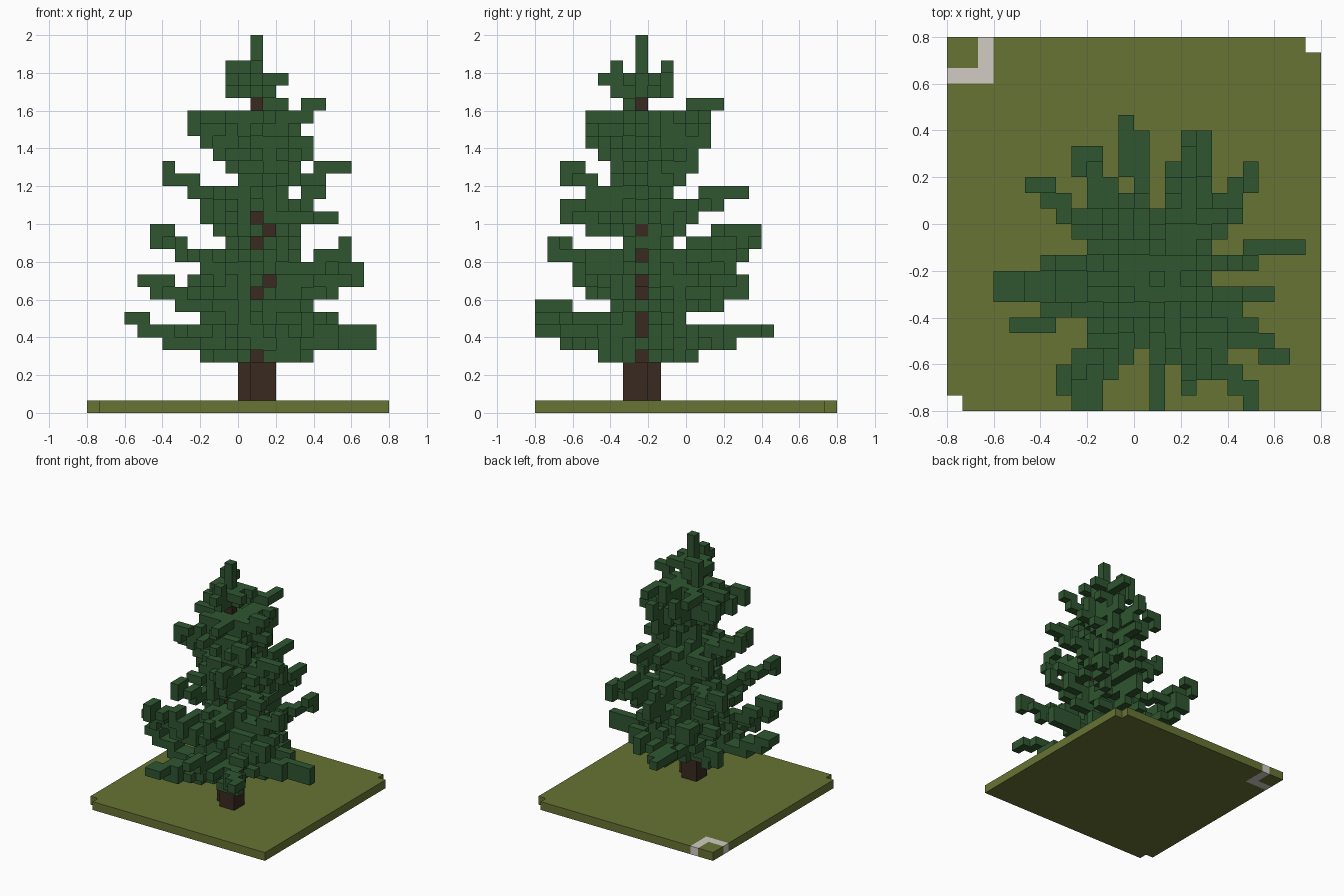
import bpy, bmesh, math, random
from mathutils import Vector

if "Cube" in bpy.data.objects:
    bpy.data.objects.remove(bpy.data.objects["Cube"], do_unlink=True)

random.seed(7)
UNIT = 1 / 15                       # edge length of one block
TRUNK = Vector((1, -4, 0))          # trunk column, in blocks


def material(name, r, g, b):
    mat = bpy.data.materials.new(name)
    mat.use_nodes = True
    mat.diffuse_color = (r, g, b, 1)
    mat.node_tree.nodes["Principled BSDF"].inputs["Base Color"].default_value = (r, g, b, 1)
    return mat


def block_object(name, cells, mat, origin=Vector((0, 0, 0))):
    """Turn a set of block positions into a mesh of its exposed faces."""
    bm = bmesh.new()
    for cell in cells:
        for axis in range(3):
            for side in (0, 1):
                near = list(cell)
                near[axis] += 2 * side - 1
                if tuple(near) in cells:
                    continue
                u, v = (axis + 1) % 3, (axis + 2) % 3
                loop = [(0, 0), (1, 0), (1, 1), (0, 1)]
                corners = []
                for a, b in (loop if side else reversed(loop)):
                    p = Vector(cell) + origin
                    p[axis] += side
                    p[u] += a
                    p[v] += b
                    corners.append(bm.verts.new(p * UNIT))
                bm.faces.new(corners)
    bmesh.ops.remove_doubles(bm, verts=bm.verts, dist=UNIT / 100)
    mesh = bpy.data.meshes.new(name)
    bm.to_mesh(mesh)
    bm.free()
    mesh.materials.append(mat)
    obj = bpy.data.objects.new(name, mesh)
    bpy.context.collection.objects.link(obj)
    return obj


def branch(cells, x, y, top, rise=2):
    """Stepped branch from the trunk out to (x, y), climbing towards its tip."""
    steps = max(abs(x), abs(y))
    px = py = 0
    pz = None
    for i in range(1, steps + 1):
        t = i / steps
        cx, cy = round(x * t), round(y * t)
        drop = rise if t < 0.64 else rise // 2 if t < 0.88 else 0
        z = max(4, top - drop)
        if cx != px and cy != py:   # elbow keeps diagonal steps joined
            cells.add((cx, py, z) if abs(x) < abs(y) else (px, cy, z))
        for level in range(z if pz is None else pz, z + 1):
            cells.add((cx, cy, level))
        px, py, pz = cx, cy, z


olive = material("grass olive", 0.136, 0.172, 0.034)
grey = material("stone grey", 0.64, 0.60, 0.55)
green = material("needle green", 0.029, 0.092, 0.030)
brown = material("bark brown", 0.042, 0.023, 0.014)

# Ground slab with two notched corners and a small stone path
square = {(x, y, 0) for x in range(-12, 12) for y in range(-12, 12)}
square -= {(-12, -12, 0), (11, 11, 0)}
path = {c for c in square if (c[0] == -10 and c[1] >= 9) or (c[1] == 9 and c[0] <= -10)}
block_object("ground", square - path, olive)
block_object("stone_path", path, grey)

# Trunk: thick foot, thin stem
foot = {(x, y, z) for x in (-1, 0, 1) for y in (-1, 0, 1) for z in (1, 2, 3) if x + y not in (-2, 2)}
stem = {(0, 0, z) for z in range(4, 25)} | {(1, 0, 10), (1, 0, 14)}
block_object("trunk", foot | stem, brown, TRUNK)

# Long branches, tier by tier: tip x, tip y, tip level and, where not two, the climb
lower = [(-2, 10, 6, 1), (-1, 9, 6, 1), (9, 2, 5, 0), (9, 2, 6, 0), (-10, 0, 7), (-10, -1, 7),
         (6, -8, 7, 1), (0, -8, 8, 1), (-5, -8, 6, 1), (-4, -8, 6, 1), (-6, 4, 6), (5, 4, 6),
         (3, 6, 6), (-5, 3, 8, 1), (4, 4, 8, 1)]
middle = [(-5, 8, 10), (-4, 8, 10), (-9, -3, 10), (8, -5, 11), (6, 7, 12), (6, 1, 12), (-3, -5, 11),
          (1, 7, 11), (3, 9, 14), (2, 9, 13), (-8, 6, 14), (7, -1, 13), (-6, -7, 13), (2, -7, 13)]
upper = [(6, -3, 15, 0), (-3, -6, 16), (-4, 3, 16), (4, 4, 16), (2, 8, 17, 1), (5, 1, 17, 1),
         (-7, 1, 19), (7, -1, 19, 1), (3, -6, 19), (2, 4, 20), (4, -3, 21), (-4, -4, 22), (2, 5, 22),
         (-5, 3, 23), (-1, 5, 23), (2, 6, 24, 1), (5, -1, 24, 1)]
crown = [(-2, 2, 27), (0, -2, 27), (0, -3, 26, 0), (2, 1, 26, 0)]
needles = set()
for tip in lower + middle + upper + crown:
    branch(needles, *tip)

# Short dense twigs around the stem, reach given per level from the bottom up
for level, reach in enumerate("55534554422343223444012", start=4):
    turn = random.random()
    for i in range(8):
        angle = (i + turn + random.uniform(-0.3, 0.3)) * math.tau / 8
        length = int(reach) * random.uniform(0.6, 1.05)
        branch(needles, round(length * math.cos(angle)), round(length * math.sin(angle)), level, 0)

# Gaps that leave the bark showing towards the front and the left side
front_gaps = {(0, z) for z in (4, 9, 13, 15, 24)} | {(1, 10), (1, 14)}
side_gaps = {4, 6, 7, 9, 10, 12, 14, 24}
needles = {(x, y, z) for x, y, z in needles
           if not (y < 0 and (x, z) in front_gaps) and not (x > 0 and y == 0 and z in side_gaps)}

# Pointed top
needles |= {(0, 0, z) for z in range(25, 30)}
block_object("needles", needles - stem, green, TRUNK)
